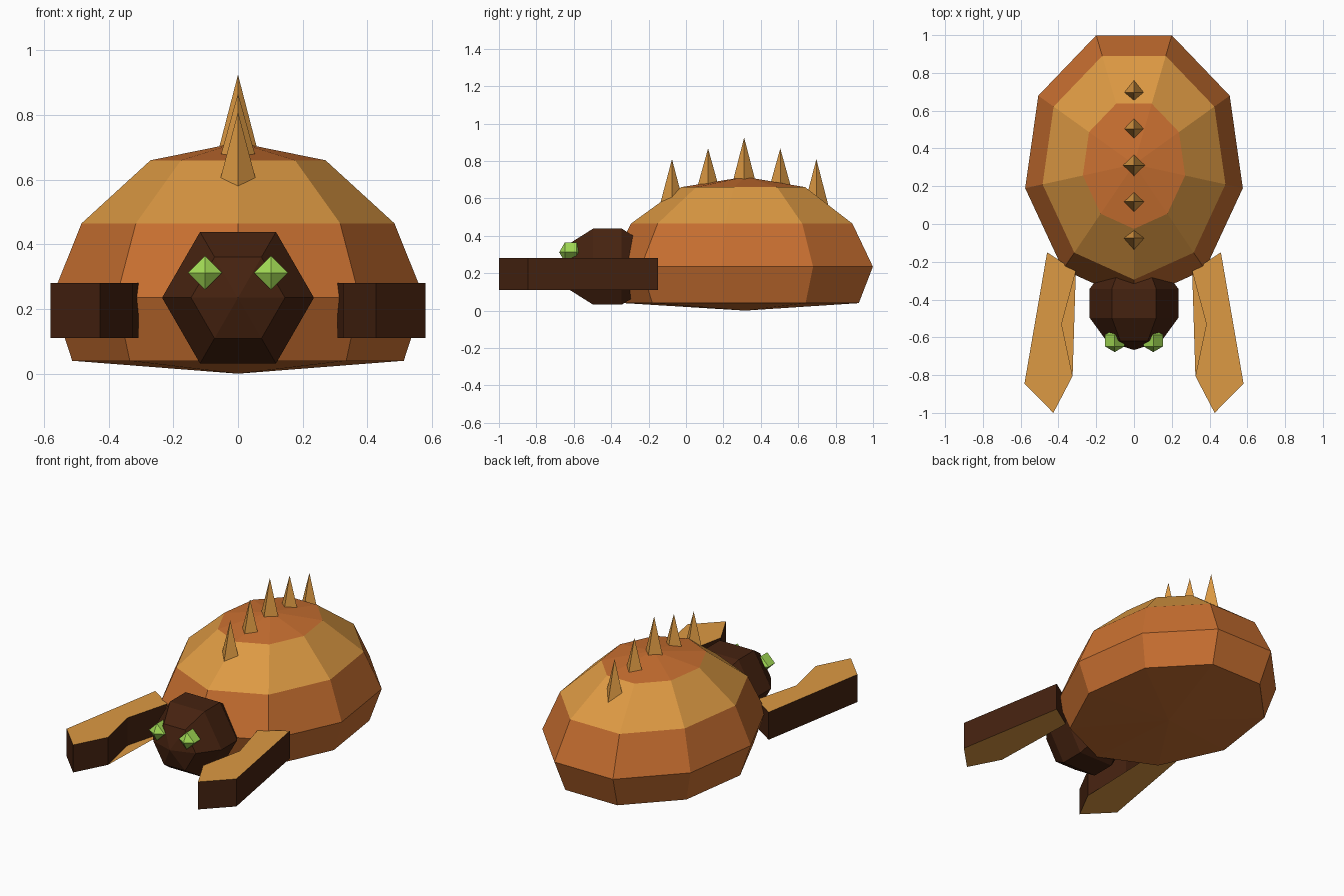
import bpy, bmesh
from math import sin, cos, pi, radians
from mathutils import Matrix, Vector

if "Cube" in bpy.data.objects:
    bpy.data.objects.remove(bpy.data.objects["Cube"], do_unlink=True)


def material(name, rgb):
    m = bpy.data.materials.new(name)
    m.use_nodes = True
    m.diffuse_color = (*rgb, 1)
    m.node_tree.nodes["Principled BSDF"].inputs["Base Color"].default_value = (*rgb, 1)
    return m


orange = material("shell orange", (0.58, 0.16, 0.03))
gold = material("horn gold", (0.72, 0.32, 0.056))
brown = material("dark brown", (0.06, 0.016, 0.005))
green = material("eye green", (0.36, 0.7, 0.09))


def finish(name, bm, mats):
    mesh = bpy.data.meshes.new(name)
    bm.to_mesh(mesh)
    bm.free()
    for m in mats:
        mesh.materials.append(m)
    obj = bpy.data.objects.new(name, mesh)
    bpy.context.collection.objects.link(obj)
    return obj


def lathe(name, sides, profile, mats, matrix, start=0.0, band_mat=None):
    """Faceted solid of revolution; zero radius makes a pole, band_mat colours each band."""
    bm = bmesh.new()
    rings = []
    for r, h in profile:
        n = sides if r > 0 else 1
        angles = [start + 2 * pi * i / sides for i in range(n)]
        rings.append([bm.verts.new((r * cos(a), r * sin(a), h)) for a in angles])
    for band, (lo, hi) in enumerate(zip(rings, rings[1:])):
        for i in range(sides):
            j = (i + 1) % sides
            corners = [lo[i % len(lo)], lo[j % len(lo)], hi[j % len(hi)], hi[i % len(hi)]]
            face = bm.faces.new(list(dict.fromkeys(corners)))
            if band_mat:
                face.material_index = band_mat[band]
    bm.transform(matrix)
    bmesh.ops.recalc_face_normals(bm, faces=bm.faces)
    return finish(name, bm, mats)


def ball_profile(stacks, radius):
    steps = [pi * i / stacks for i in range(1, stacks)]
    return ([(0, -radius)] + [(radius * sin(t), -radius * cos(t)) for t in steps]
            + [(0, radius)])


# Shell: nine-sided dome with one golden band
shell = [(0, 0), (0.89, 0.04), (1, 0.235), (0.84, 0.465), (0.47, 0.66), (0, 0.715)]
lathe("shell", 9, shell, [orange, gold],
      Matrix.Translation((0, 0.316, 0)) @ Matrix.Diagonal((0.585, 0.727, 1, 1)),
      start=-pi / 2, band_mat=[0, 0, 0, 1, 0])

# Head: six-sided ball with its axis pointing forward
forward = Matrix.Rotation(radians(90), 4, 'X')
lathe("head", 6, ball_profile(5, 0.247), [brown],
      Matrix.Translation((0, -0.42, 0.235)) @ forward)

# Eyes
for side, x in (("left", 0.102), ("right", -0.102)):
    lathe(side + "_eye", 4, ball_profile(3, 0.061), [green],
          Matrix.Translation((x, -0.617, 0.312)) @ forward)

# Back spikes, tallest in the middle
spikes = [(-0.075, 0.56, 0.81), (0.118, 0.63, 0.867), (0.311, 0.67, 0.925),
          (0.504, 0.63, 0.867), (0.697, 0.555, 0.81)]
for n, (y, base, tip) in enumerate(spikes, 1):
    lathe(f"back_spike_{n}", 4, [(0, base), (0.066, base), (0, tip)], [gold],
          Matrix.Translation((0, y, 0)))

# Pincers: notched slabs, gold above and below, brown around the rim
outline = [(0.46, -0.15), (0.58, -0.845), (0.427, -1.0),
           (0.325, -0.805), (0.383, -0.53), (0.308, -0.25)]


def pincer(name, sx):
    bm = bmesh.new()
    low = [bm.verts.new((sx * x, y, 0.11)) for x, y in outline]
    high = [bm.verts.new((sx * x, y, 0.28)) for x, y in outline]
    for i in range(len(outline)):
        j = (i + 1) % len(outline)
        bm.faces.new((low[i], low[j], high[j], high[i])).material_index = 1
    bm.faces.new(low)
    bm.faces.new(high)
    bmesh.ops.recalc_face_normals(bm, faces=bm.faces)
    # Thin web across the notch, level with the underside
    web = bm.faces.new(low[3:])
    web.normal_update()
    if web.normal.dot(Vector((0, 0, 1))) > 0:
        web.normal_flip()
    return finish(name, bm, [gold, brown])


pincer("left_pincer", 1)
pincer("right_pincer", -1)
